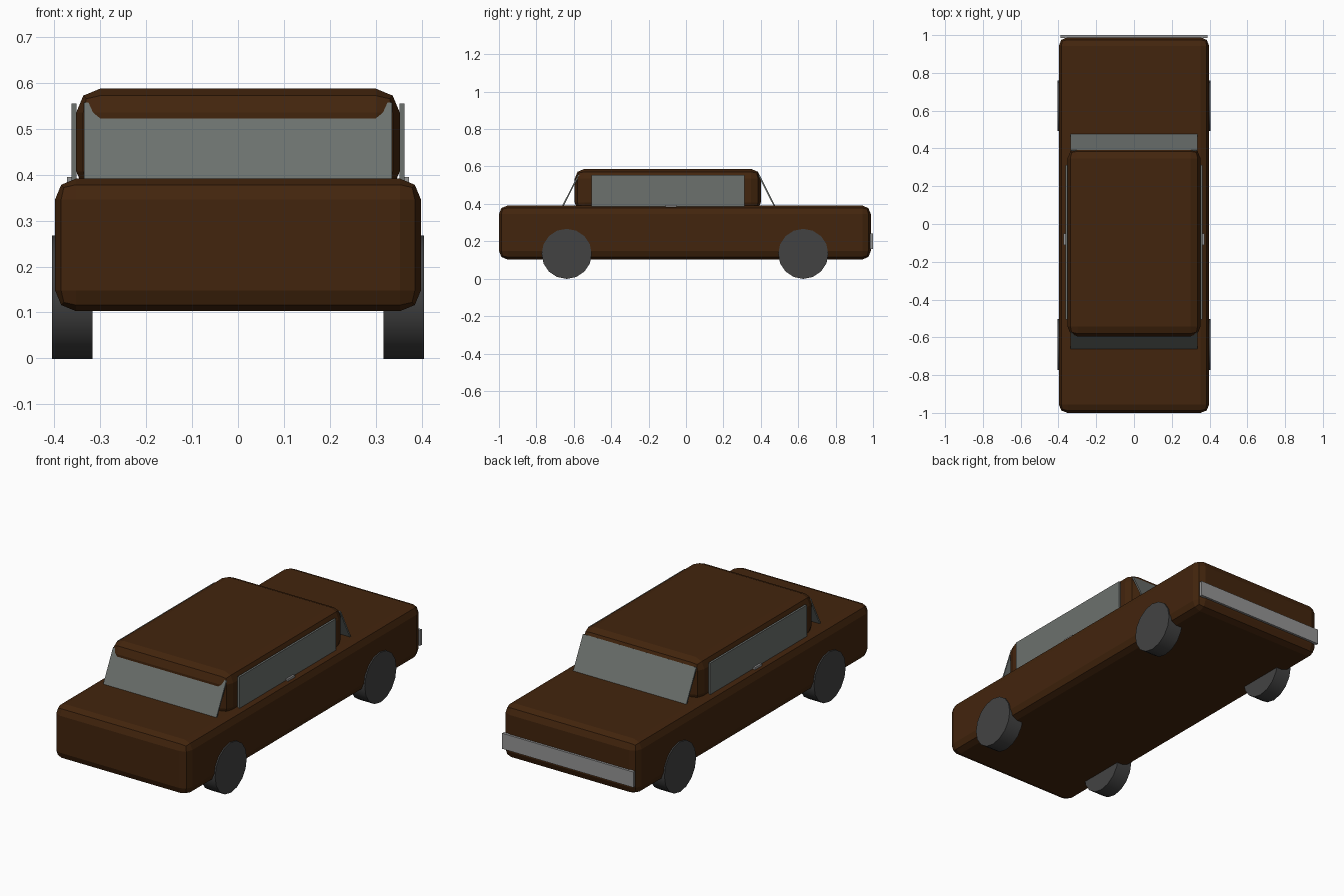
import bpy
from math import atan2, hypot, pi, radians

if "Cube" in bpy.data.objects:
    bpy.data.objects.remove(bpy.data.objects["Cube"])


def material(name, r, g, b):
    m = bpy.data.materials.new(name)
    m.use_nodes = True
    m.diffuse_color = (r, g, b, 1)
    m.node_tree.nodes["Principled BSDF"].inputs["Base Color"].default_value = (r, g, b, 1)
    return m


brown = material("brown paint", 0.055, 0.018, 0.004)
rubber = material("dark rubber", 0.055, 0.055, 0.055)
glass = material("grey glass", 0.15, 0.165, 0.155)
metal = material("bumper metal", 0.3, 0.3, 0.3)


def box(name, low, high, mat, bevel=0):
    """Box between two corners, optionally with rounded edges."""
    bpy.ops.mesh.primitive_cube_add(size=1)
    ob = bpy.context.object
    ob.name = name
    ob.location = [(a + b) / 2 for a, b in zip(low, high)]
    ob.scale = [b - a for a, b in zip(low, high)]
    bpy.ops.object.transform_apply(location=False, rotation=False, scale=True)
    ob.data.materials.append(mat)
    if bevel:
        mod = ob.modifiers.new("rounded edges", "BEVEL")
        mod.width = bevel
        mod.segments = 2
    return ob


def slanted_pane(name, y_base, y_top, z_base=0.385, z_top=0.555):
    """Thin glass leaning from the body up to the roof."""
    dy, dz = y_top - y_base, z_top - z_base
    half = hypot(dy, dz) / 2
    pane = box(name, (-0.335, -0.004, -half), (0.335, 0.004, half), glass)
    pane.rotation_euler.x = -atan2(dy, dz)
    pane.location = (0, (y_base + y_top) / 2, (z_base + z_top) / 2)


# Body and cabin
box("body", (-0.398, -1, 0.103), (0.398, 0.988, 0.391), brown, 0.045)
box("cabin", (-0.352, -0.595, 0.355), (0.352, 0.4, 0.587), brown, 0.052)

# Glass
slanted_pane("windshield", -0.66, -0.574)
slanted_pane("rear_window", 0.475, 0.389)

for side, s in (("left", 1), ("right", -1)):
    x = sorted((s * 0.351, s * 0.362))
    box(side + "_side_window", (x[0], -0.505, 0.385), (x[1], 0.312, 0.555), glass)

    # Door handle just showing at the window sill
    x = sorted((s * 0.36, s * 0.372))
    box(side + "_door_handle", (x[0], -0.11, 0.38), (x[1], -0.05, 0.395), metal)

    # Wheels
    for end, y in (("front", -0.638), ("rear", 0.627)):
        bpy.ops.mesh.primitive_cylinder_add(
            vertices=16, radius=0.134, depth=0.088,
            location=(s * 0.361, y, 0.133), rotation=(0, pi / 2, 0))
        wheel = bpy.context.object
        wheel.name = f"{end}_{side}_wheel"
        wheel.data.materials.append(rubber)
        bpy.ops.object.shade_smooth_by_angle(angle=radians(31))

# Rear bumper
box("rear_bumper", (-0.388, 0.984, 0.16), (0.388, 1, 0.243), metal)
